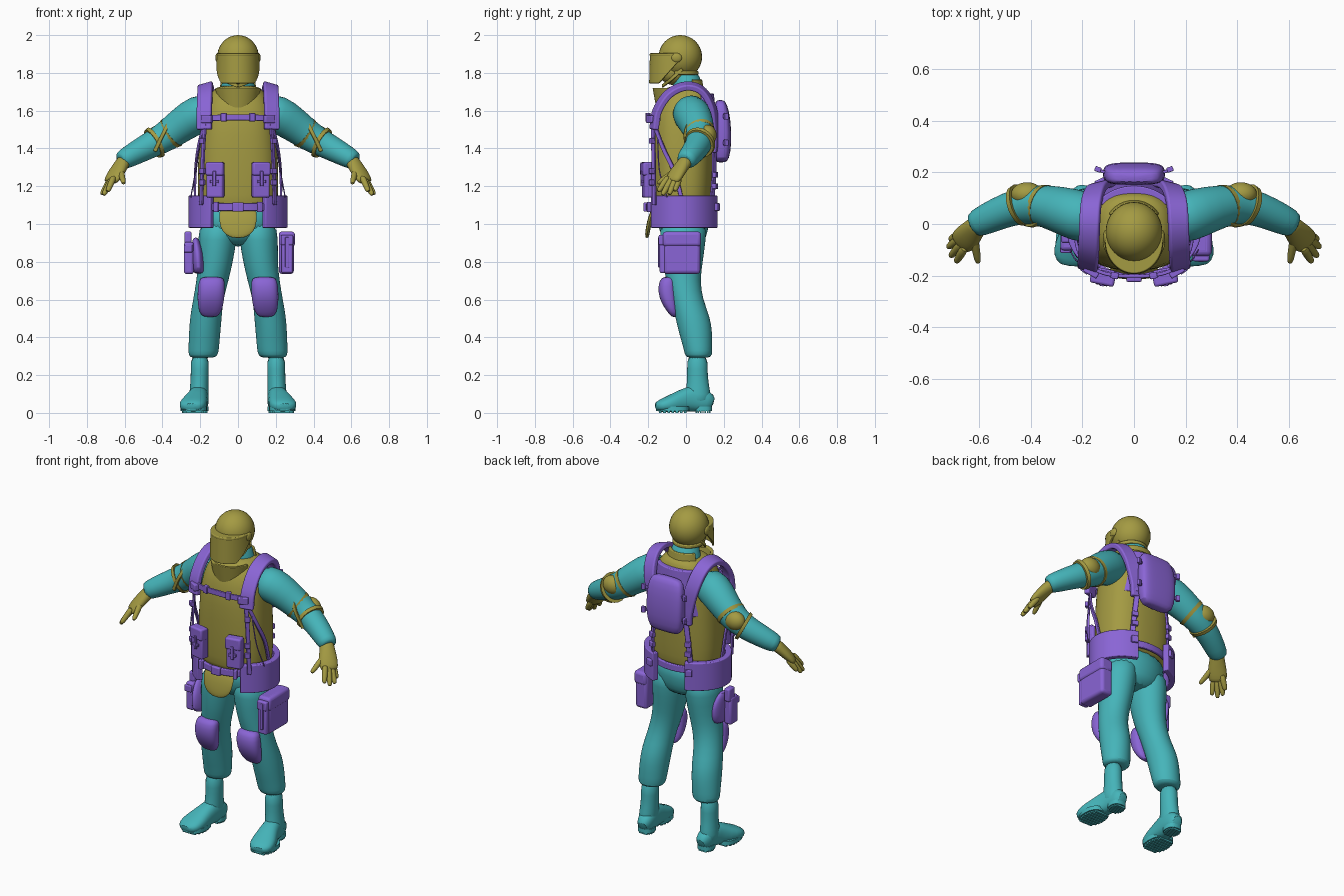
import bpy, bmesh, math
from mathutils import Vector, Matrix

if "Cube" in bpy.data.objects:
    bpy.data.objects.remove(bpy.data.objects["Cube"])


def make_material(name, colour):
    mat = bpy.data.materials.new(name)
    mat.use_nodes = True
    mat.diffuse_color = (*colour, 1)
    shader = next(n for n in mat.node_tree.nodes if n.type == 'BSDF_PRINCIPLED')
    shader.inputs["Base Color"].default_value = (*colour, 1)
    return mat


teal = make_material("teal cloth", (.06, .46, .49))
olive = make_material("olive armour", (.37, .325, .055))
purple = make_material("purple webbing", (.255, .13, .67))


def finish(name, bm, mat, mirror=False, subdivide=0, bevel=0):
    bmesh.ops.recalc_face_normals(bm, faces=bm.faces)
    mesh = bpy.data.meshes.new(name)
    bm.to_mesh(mesh)
    bm.free()
    mesh.materials.append(mat)
    mesh.polygons.foreach_set("use_smooth", [True] * len(mesh.polygons))
    mesh.set_sharp_from_angle(angle=math.radians(50))
    obj = bpy.data.objects.new(name, mesh)
    bpy.context.collection.objects.link(obj)
    if bevel:
        mod = obj.modifiers.new("Bevel", 'BEVEL')
        mod.width, mod.segments = bevel, 3
    if subdivide:
        mod = obj.modifiers.new("Subdivision", 'SUBSURF')
        mod.levels = mod.render_levels = subdivide
    if mirror:
        obj.modifiers.new("Mirror", 'MIRROR').use_mirror_merge = False


def power(v, p):
    return math.copysign(abs(v) ** (2 / p), v)


def skin(bm, rings):
    """Bridge neighbouring vertex rings and cap both ends."""
    n = len(rings[0])
    for a, b in zip(rings, rings[1:]):
        for i in range(n):
            j = (i + 1) % n
            bm.faces.new((a[i], a[j], b[j], b[i]))
    bm.faces.new(rings[0])
    bm.faces.new(rings[-1])


def loft(name, rings, mat, mirror=False, follow=False, p=2, sides=20, subdivide=1):
    """Rings are x, y, z, half width, half depth; level, or square to the path."""
    bm, loops = bmesh.new(), []
    centres = [Vector(r[:3]) for r in rings]
    for k, (c, r) in enumerate(zip(centres, rings)):
        u, v = Vector((1, 0, 0)), Vector((0, 1, 0))
        if follow:
            t = (centres[min(k + 1, len(rings) - 1)] - centres[max(k - 1, 0)]).normalized()
            u = t.cross(Vector((0, 0, 1))).normalized()
            v = u.cross(t)
        angles = [math.tau * i / sides for i in range(sides)]
        loops.append([bm.verts.new(c + u * r[3] * power(math.cos(a), p)
                                   + v * r[4] * power(math.sin(a), p)) for a in angles])
    skin(bm, loops)
    finish(name, bm, mat, mirror, subdivide)


def band(name, cy, rx, ry, start, end, low, high, thick, mat, mirror=False, flare=0):
    """Curved slab round an upright ellipse; low may depend on y."""
    bm, loops = bmesh.new(), []
    for i in range(33):
        a = math.radians(start + (end - start) * i / 32)
        c, s = math.cos(a), math.sin(a)
        z0 = low(cy + ry * s) if callable(low) else low
        spots = ((0, z0), (flare, high), (flare - thick, high), (-thick, z0))
        loops.append([bm.verts.new(((rx + o) * c, cy + (ry + o) * s, z)) for o, z in spots])
    skin(bm, loops)
    finish(name, bm, mat, mirror, bevel=min(thick, .02) / 4)


def from_torso(p):
    return Vector((p.x, p.y + .02, 0))


def ribbon(name, points, width, thick, mat, mirror=False, outward=from_torso):
    """Flat strap along a smooth path, facing outward."""
    pts = [Vector(p) for p in points]
    pts = [2 * pts[0] - pts[1]] + pts + [2 * pts[-1] - pts[-2]]
    path = []
    for a, b, c, d in zip(pts, pts[1:], pts[2:], pts[3:]):
        for i in range(8):
            t = i / 8
            path.append(b + (c - a) * t / 2 + (a - 2.5 * b + 2 * c - d / 2) * t * t
                        + (1.5 * (b - c) + (d - a) / 2) * t ** 3)
    path.append(pts[-2])
    bm, loops = bmesh.new(), []
    for k, c in enumerate(path):
        t = (path[min(k + 1, len(path) - 1)] - path[max(k - 1, 0)]).normalized()
        side = t.cross(outward(c)).normalized() * width / 2
        up = side.cross(t).normalized() * thick / 2
        loops.append([bm.verts.new(c + side * i + up * j)
                      for i, j in ((-1, -1), (1, -1), (1, 1), (-1, 1))])
    skin(bm, loops)
    finish(name, bm, mat, mirror, bevel=thick / 4)


def box(name, loc, size, mat, mirror=False, bevel=.008, turn=0):
    bm = bmesh.new()
    frame = Matrix.Translation(loc) @ Matrix.Rotation(math.radians(turn), 4, 'Z')
    bmesh.ops.create_cube(bm, size=1, matrix=frame @ Matrix.Diagonal((*size, 1)))
    finish(name, bm, mat, mirror, bevel=bevel)


def ball(name, loc, radii, mat, mirror=False, floor=None):
    bm = bmesh.new()
    bmesh.ops.create_uvsphere(bm, u_segments=32, v_segments=20, radius=1,
                              matrix=Matrix.Translation(loc) @ Matrix.Diagonal((*radii, 1)))
    if floor:
        cut = bm.verts[:] + bm.edges[:] + bm.faces[:]
        bmesh.ops.bisect_plane(bm, geom=cut, plane_co=(0, 0, floor), plane_no=(0, 0, -1), clear_outer=True)
        bmesh.ops.holes_fill(bm, edges=[e for e in bm.edges if e.is_boundary])
    finish(name, bm, mat, mirror)


# Trousers and boots
loft("trouser_seat", [(0, -.015, 1.12, .2, .14), (0, -.015, 1, .205, .14),
                      (0, -.01, .93, .18, .12), (0, 0, .88, .1, .08)], teal)
loft("trouser_leg", [(.1, -.015, 1.02, .1, .13), (.11, -.015, .92, .105, .122),
                     (.118, -.018, .8, .092, .108), (.135, -.015, .7, .086, .09),
                     (.158, .005, .6, .08, .085), (.17, .035, .51, .085, .093),
                     (.176, .05, .43, .084, .09), (.181, .062, .35, .082, .078),
                     (.184, .067, .305, .08, .074), (.188, .065, .29, .062, .058)], teal, True)
loft("boot_shaft", [(.202, .06, .31, .049, .056), (.202, .06, .23, .048, .054),
                    (.204, .062, .16, .048, .057), (.207, .064, .1, .052, .068),
                    (.21, .062, .04, .05, .07)], teal, True)
loft("boot_foot", [(.198, .145, .045, .03, .034), (.2, .115, .06, .047, .055),
                   (.205, .05, .08, .051, .075), (.216, -.01, .068, .056, .062),
                   (.234, -.08, .048, .075, .046), (.245, -.135, .037, .07, .034),
                   (.248, -.164, .03, .04, .02)], teal, True, follow=True, p=2.4)
for part, y, length, half in (("front_sole", -.07, .088, .07), ("heel", .09, .048, .046)):
    x = .22 - y * .2
    loft(part, [(x, y, .01, half, length), (x, y, .035, half, length)], teal, True, p=2.6, subdivide=0)
    for i in range(-3, 4):
        reach = math.sqrt(1 - (i / 4) ** 2)
        box(part + "_tread", (x, y + i * length / 4, .008),
            (half * 1.8 * reach, length * .16, .016), teal, True, bevel=0)

# Arms and neck
arm = [(.13, .01, 1.6, .09, .09), (.21, .03, 1.585, .103, .106), (.3, .06, 1.525, .09, .092),
       (.38, .076, 1.463, .078, .082), (.45, .07, 1.425, .071, .072), (.53, .04, 1.383, .064, .064),
       (.612, .001, 1.338, .056, .054), (.624, -.006, 1.331, .042, .04)]
loft("sleeve", arm, teal, True, follow=True)
loft("neck", [(0, .015, 1.66, .12, .1), (0, .01, 1.73, .088, .078), (0, -.005, 1.83, .065, .065)], teal)

# Gloves
loft("glove_palm", [(.595, .008, 1.345, .04, .038), (.615, -.012, 1.318, .041, .034),
                    (.642, -.045, 1.275, .054, .031), (.668, -.07, 1.235, .053, .025),
                    (.677, -.079, 1.22, .042, .018)], olive, True, follow=True)
fingers = {"little": ((.674, -.037, 1.235), (.714, -.06, 1.175)),
           "ring": ((.678, -.058, 1.232), (.722, -.09, 1.156)),
           "middle": ((.672, -.08, 1.232), (.712, -.125, 1.153)),
           "index": ((.662, -.1, 1.24), (.69, -.147, 1.172)),
           "thumb": ((.622, -.05, 1.285), (.605, -.15, 1.215))}
for label, (root, tip) in fingers.items():
    a, b = Vector(root), Vector(tip)
    loft(label + "_finger", [(*a.lerp(b, t), r, r) for t, r in
                             ((-.2, .016), (.2, .018), (.6, .016), (.9, .014), (1.02, .008))],
         olive, True, follow=True, sides=10)

# Elbow pads with straps
ball("elbow_pad", (.415, .115, 1.47), (.062, .047, .055), olive, True)
for start, end in (((.35, .07, 1.485), (.366, .075, 1.473)), ((.436, .075, 1.433), (.452, .069, 1.424))):
    loft("elbow_strap", [(*start, .084, .088), (*end, .08, .083)], olive, True, follow=True, subdivide=0)
ribbon("elbow_cross_strap", [(.355, .02, 1.555), (.395, -.006, 1.48), (.44, .005, 1.385)], .02, .012,
       olive, True, outward=lambda p: Vector((0, -1, .3)))

# Vest, collar and groin flap
loft("vest", [(0, -.02, 1.06, .195, .145), (0, -.02, 1.1, .208, .152), (0, -.02, 1.2, .217, .16),
              (0, -.02, 1.4, .21, .163), (0, -.018, 1.55, .197, .16), (0, -.01, 1.65, .175, .142),
              (0, 0, 1.71, .13, .115), (0, .005, 1.735, .1, .09)], olive, p=2.5, sides=28)
band("vest_collar", -.06, .1, .095, 185, 355, 1.6, 1.72, .018, olive, flare=.022)
band("back_collar", 0, .115, .1, 25, 155, 1.68, 1.765, .015, olive, flare=-.015)
loft("groin_flap", [(0, -.165, 1.09, .1, .012), (0, -.188, 1.04, .102, .013), (0, -.2, .98, .096, .013),
                    (0, -.205, .945, .07, .012), (0, -.207, .925, .03, .008)], olive)

# Helmet, face and visor
ball("helmet", (0, -.03, 1.885), (.11, .115, .115), olive, floor=1.8)
band("helmet_rim", -.03, .092, .096, -20, 200, 1.79, 1.81, .02, olive)
ball("face", (0, -.06, 1.81), (.075, .085, .075), olive)
band("visor", -.065, .115, .13, 168, 372, lambda y: 1.745 + .115 * max(0, min(1, (y + .145) / .105)),
     1.9, .012, olive, flare=-.004)
band("visor_brow", -.065, .112, .127, 168, 372, 1.888, 1.904, .06, olive)
ball("visor_pivot", (.108, -.05, 1.88), (.012, .028, .025), olive, True)
ribbon("chin_strap", [(.09, -.02, 1.82), (.075, -.08, 1.765), (0, -.125, 1.73)], .018, .008, olive, True)

# Shoulder harness
ribbon("shoulder_strap", [(.178, -.17, 1.5), (.178, -.152, 1.6), (.175, -.09, 1.69), (.172, 0, 1.73),
                          (.165, .085, 1.705), (.145, .14, 1.61), (.11, .153, 1.47), (.1, .15, 1.38)],
       .08, .032, purple, True, outward=lambda p: Vector((p.x * .3, p.y, max(p.z - 1.55, 0))))
band("harness_back", -.01, .2, .18, 38, 142, 1.42, 1.69, .04, purple, flare=-.022)
ribbon("chest_strap", [(-.2, -.14, 1.56), (-.12, -.19, 1.562), (0, -.203, 1.565),
                       (.12, -.19, 1.562), (.2, -.14, 1.56)], .032, .014, purple)
box("chest_buckle", (.075, -.2, 1.565), (.03, .025, .045), purple, True, .004, 12)
box("strap_buckle", (.165, -.185, 1.555), (.06, .03, .04), purple, True, .005, 30)
ribbon("front_strap", [(.175, -.175, 1.53), (.185, -.172, 1.38), (.195, -.168, 1.1)], .024, .012, purple, True)
ribbon("diagonal_strap", [(.18, -.165, 1.52), (.21, -.12, 1.4), (.226, -.06, 1.27), (.228, -.02, 1.12)],
       .022, .012, purple, True)
ribbon("hanging_cord", [(.2, -.15, 1.45), (.225, -.14, 1.28), (.25, -.1, 1.14)], .006, .005, purple, True)
ribbon("back_strap", [(.1, .15, 1.42), (.12, .148, 1.26), (.13, .135, 1.1)], .03, .012, purple, True)
for z in (1.2, 1.26, 1.42):
    box("back_buckle", (.122, .154, z), (.038, .022, .03), purple, True, .004, -20)
    box("side_buckle", (.19, -.18, z + .02), (.032, .02, .03), purple, True, .004, 35)

# Backpack
loft("backpack", [(0, .185, 1.325, .07, .022), (0, .19, 1.34, .108, .038), (0, .197, 1.42, .122, .045),
                  (0, .195, 1.55, .122, .043), (0, .185, 1.635, .108, .034), (0, .18, 1.658, .08, .018)],
     purple, p=3.5)
for z in (1.43, 1.57):
    box("pack_strap", (.125, .205, z), (.05, .012, .018), purple, True, .003, 20)
    box("pack_clip", (.14, .212, z), (.025, .02, .035), purple, True, .004, 20)

# Belt with padded sides
band("belt", -.028, .222, .185, 0, 360, 1.07, 1.11, .018, purple)
band("belt_pad", -.018, .262, .205, -56, 66, .98, 1.15, .035, purple, True)
box("belt_buckle", (0, -.212, 1.09), (.06, .025, .05), purple, bevel=.006)
box("belt_clip", (.115, -.19, 1.09), (.025, .03, .055), purple, True, .005, 22)
box("rear_belt_clip", (.13, .16, 1.09), (.04, .03, .04), purple, True, .005, -25)

# Magazine pouches
box("magazine_pouch", (.12, -.2, 1.23), (.09, .055, .18), purple, True, .01, 12)
box("pouch_flap", (.121, -.208, 1.292), (.096, .056, .07), purple, True, .01, 12)
box("pouch_tab", (.125, -.235, 1.24), (.018, .012, .08), purple, True, .003, 12)
box("pouch_tab_wing", (.125, -.233, 1.225), (.045, .01, .018), purple, True, .003, 12)

# Left thigh bag
box("thigh_bag", (.256, -.022, .848), (.08, .195, .225), purple, bevel=.018)
box("bag_flap", (.26, -.022, .92), (.084, .204, .08), purple, bevel=.018)
box("bag_front_pouch", (.26, -.122, .84), (.06, .035, .2), purple, bevel=.01)
box("bag_front_flap", (.26, -.126, .915), (.065, .038, .055), purple, bevel=.008)
box("bag_front_strap", (.26, -.142, .85), (.02, .01, .16), purple, bevel=.002)

# Right thigh holster
loft("holster_plate", [(-.205, -.05, .735, .028, .055), (-.21, -.05, .76, .034, .088),
                       (-.213, -.045, .85, .032, .092), (-.222, -.04, .9, .022, .06),
                       (-.225, -.04, .93, .012, .03)], purple)
box("holster_body", (-.26, -.065, .82), (.052, .075, .17), purple, bevel=.014)
box("holster_grip", (-.264, -.045, .92), (.038, .058, .08), purple, bevel=.01)
box("holster_clip", (-.264, -.1, .87), (.045, .025, .04), purple, bevel=.005)

# Knee pads
loft("knee_pad", [(.138, -.09, .722, .055, .03), (.139, -.098, .7, .07, .045), (.142, -.1, .64, .073, .05),
                  (.145, -.088, .58, .07, .043), (.147, -.068, .53, .058, .028),
                  (.148, -.06, .506, .035, .014)], purple, True, p=2.5)
